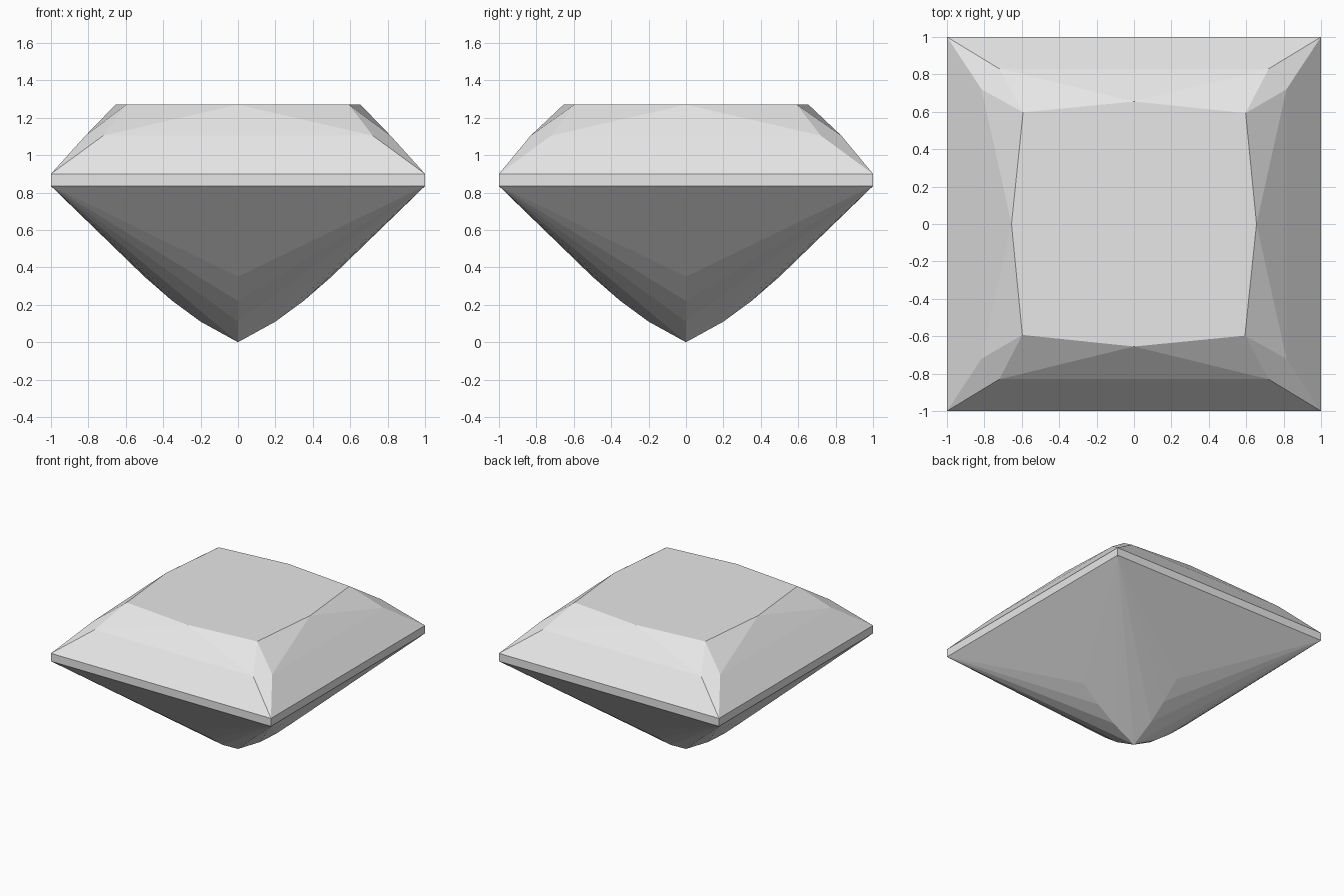
import bpy
import bmesh
from mathutils import Matrix, Vector

cube = bpy.data.objects.get("Cube")
if cube:
    bpy.data.objects.remove(cube, do_unlink=True)

# Heights of the facet rings
TABLE, CROWN, GIRDLE_TOP, GIRDLE_LOW = 1.27, 1.105, 0.9, 0.835
# Pavilion keel: outward distance and height, from the girdle down to the tip
KEEL = [(0.5, 0.35), (0.35, 0.22), (0.2, 0.11), (0, 0)]

stone = bpy.data.materials.new("clear_grey")
stone.use_nodes = True
colour = (0.8, 0.8, 0.8, 1)
stone.diffuse_color = colour
stone.node_tree.nodes["Principled BSDF"].inputs["Base Color"].default_value = colour

bm = bmesh.new()


def facet(turn, *points):
    bm.faces.new([bm.verts.new(turn @ Vector(p)) for p in points])


def crown_out(side):
    return 0.83 if side % 2 == 0 else 0.815


table = []
for side in range(4):
    turn = Matrix.Rotation(side * 1.5707963, 3, "Z")
    out, next_out = crown_out(side), crown_out(side + 1)
    middle = (0, -0.655, TABLE)

    # Table outline
    table += [turn @ Vector(middle), turn @ Vector((0.593, -0.597, TABLE))]

    # Crown: main facet, star facet and corner kite
    facet(turn, (-1, -1, GIRDLE_TOP), (1, -1, GIRDLE_TOP),
          (0.72, -out, CROWN), (-0.72, -out, CROWN))
    facet(turn, (-0.72, -out, CROWN), (0.72, -out, CROWN), middle)
    facet(turn, (1, -1, GIRDLE_TOP), (next_out, -0.72, CROWN),
          (0.593, -0.597, TABLE), (0.72, -out, CROWN))

    # Girdle band
    facet(turn, (-1, -1, GIRDLE_LOW), (1, -1, GIRDLE_LOW),
          (1, -1, GIRDLE_TOP), (-1, -1, GIRDLE_TOP))

    # Pavilion: main facet, then chevrons fanning down to the tip
    facet(turn, (1, -1, GIRDLE_LOW), (-1, -1, GIRDLE_LOW),
          (0, -KEEL[0][0], KEEL[0][1]))
    for (d1, z1), (d2, z2) in zip(KEEL, KEEL[1:]):
        for s in (-1, 1):
            facet(turn, (s, -1, GIRDLE_LOW), (0, -d1, z1), (0, -d2, z2))

    # Crown facets between the star and the corner kites
    for s, corner_y in ((-1, -0.597), (1, -0.597)):
        facet(turn, middle, (s * 0.72, -out, CROWN), (s * 0.593, corner_y, TABLE))

bm.faces.new([bm.verts.new(p) for p in table])

# Weld the facets into one closed stone
bmesh.ops.remove_doubles(bm, verts=bm.verts, dist=0.008)
bmesh.ops.recalc_face_normals(bm, faces=bm.faces)

mesh = bpy.data.meshes.new("cut_gemstone")
bm.to_mesh(mesh)
bm.free()
mesh.materials.append(stone)
gem = bpy.data.objects.new("cut_gemstone", mesh)
bpy.context.collection.objects.link(gem)
